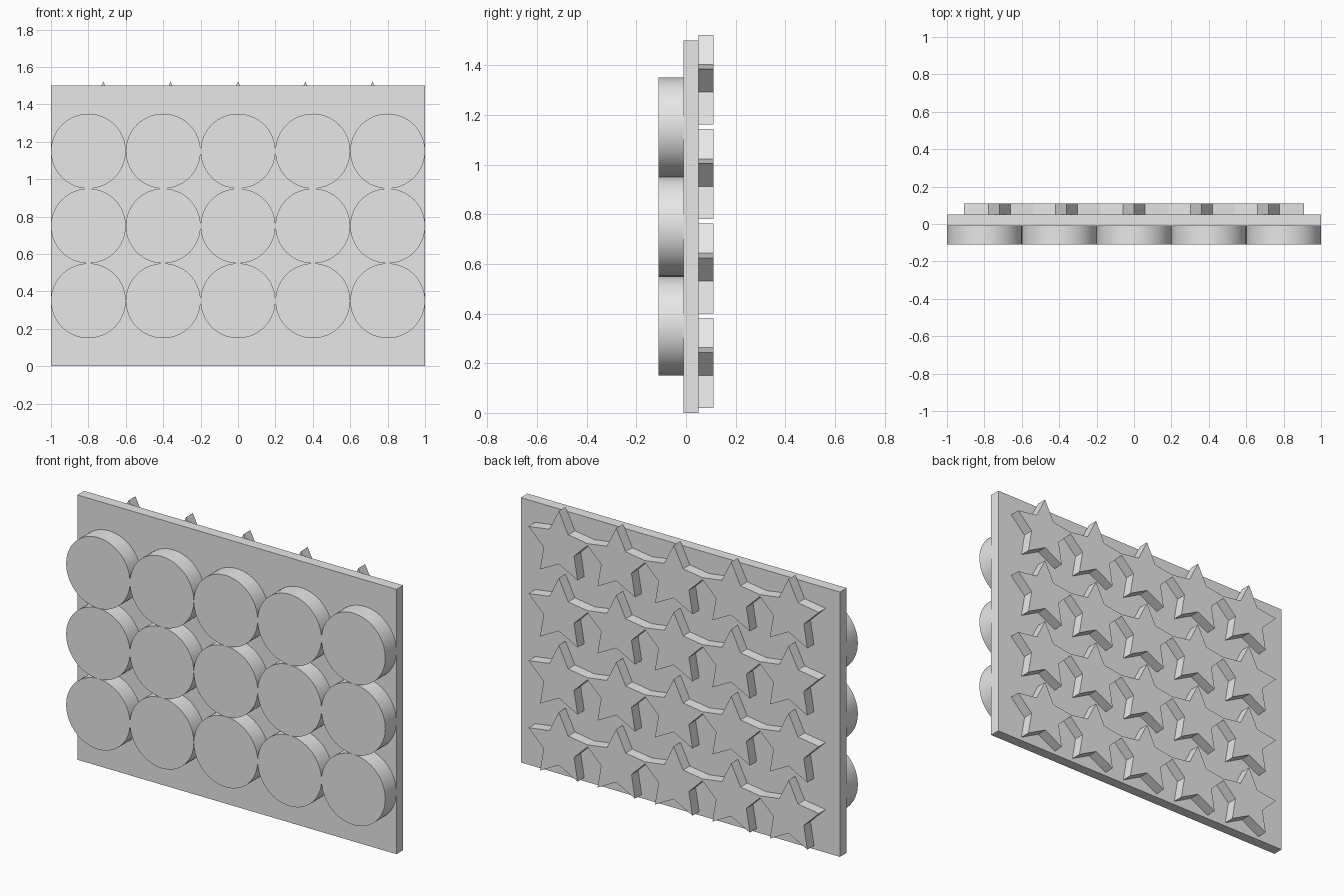
import bpy, bmesh, math

if "Cube" in bpy.data.objects:
    bpy.data.objects.remove(bpy.data.objects["Cube"])

grey = bpy.data.materials.new("light_grey")
grey.diffuse_color = (0.8, 0.8, 0.8, 1)
grey.use_nodes = True
grey.node_tree.nodes["Principled BSDF"].inputs["Base Color"].default_value = grey.diffuse_color


def prism(name, outline, y0, y1, location, smooth=False):
    """Extrude an x-z outline from y0 to y1."""
    bm = bmesh.new()
    front = [bm.verts.new((x, y0, z)) for x, z in outline]
    back = [bm.verts.new((x, y1, z)) for x, z in outline]
    bm.faces.new(front)
    bm.faces.new(back[::-1])
    n = len(outline)
    for i in range(n):
        j = (i + 1) % n
        bm.faces.new((front[i], back[i], back[j], front[j]))
    bmesh.ops.recalc_face_normals(bm, faces=bm.faces)
    mesh = bpy.data.meshes.new(name)
    bm.to_mesh(mesh)
    bm.free()
    mesh.materials.append(grey)
    obj = bpy.data.objects.new(name, mesh)
    obj.location = location
    bpy.context.collection.objects.link(obj)
    if smooth:
        bpy.ops.object.select_all(action='DESELECT')
        obj.select_set(True)
        bpy.context.view_layer.objects.active = obj
        bpy.ops.object.shade_smooth_by_angle(angle=math.radians(30))
    return obj


def ring(radii, count):
    """Points around a circle from the top, cycling through the radii."""
    return [(radii[i % len(radii)] * math.sin(2 * math.pi * i / count),
             radii[i % len(radii)] * math.cos(2 * math.pi * i / count))
            for i in range(count)]


# Upright backing panel
prism("panel", [(-1, 0), (1, 0), (1, 1.5), (-1, 1.5)], -0.01, 0.05, (0, 0, 0))

# Five by three discs on the front
for row in range(3):
    for col in range(5):
        prism("disc", ring([0.2], 64), -0.11, -0.01,
              (-0.8 + 0.4 * col, 0, 0.35 + 0.4 * row), smooth=True)

# Five by four five-pointed stars on the back
for row in range(4):
    for col in range(5):
        prism("star", ring([0.2, 0.1], 10), 0.05, 0.11,
              (-0.72 + 0.36 * col, 0, 0.18 + 0.38 * row + 0.002))
